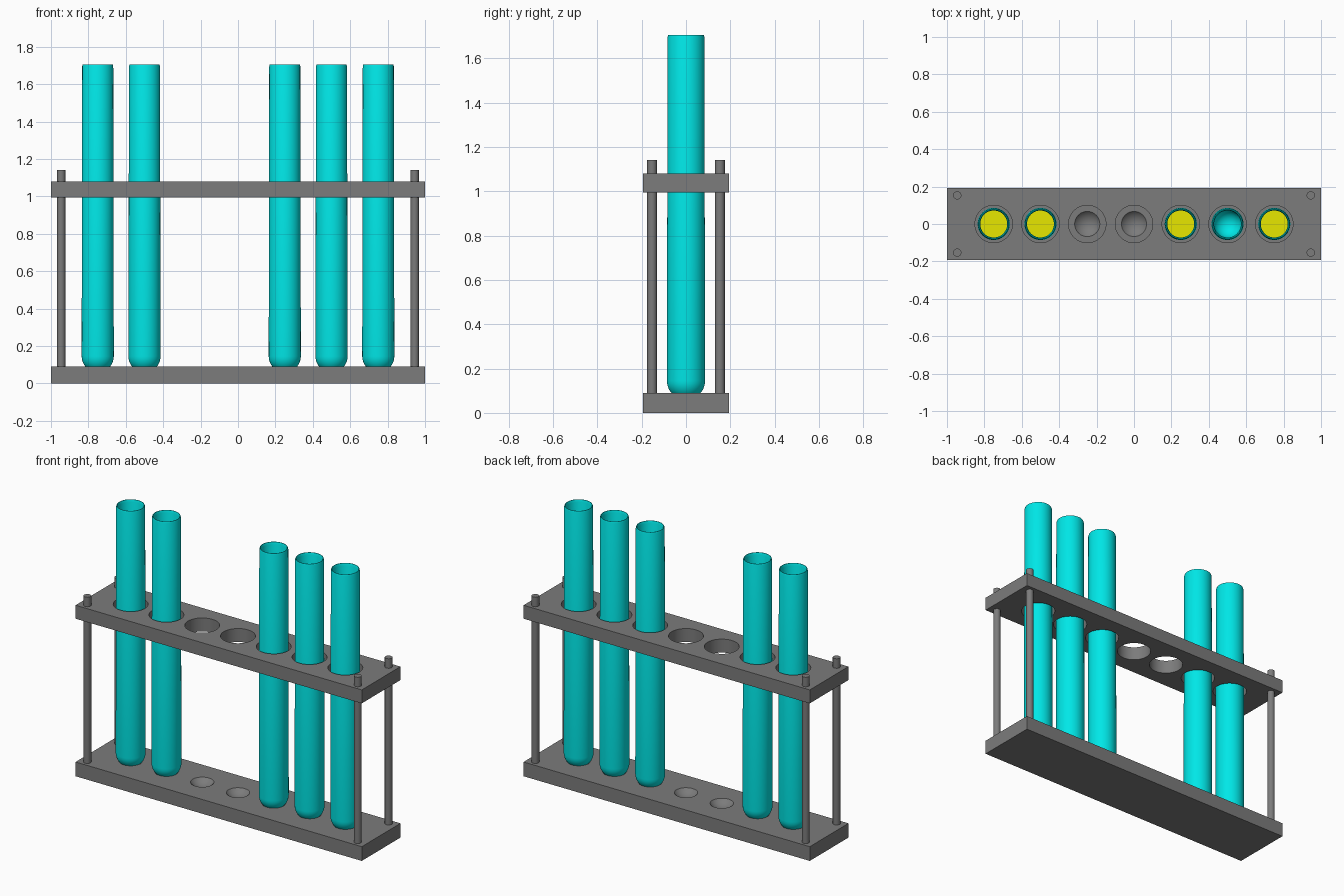
import bpy, bmesh, math
from mathutils import Matrix, Vector

if "Cube" in bpy.data.objects:
    bpy.data.objects.remove(bpy.data.objects["Cube"], do_unlink=True)

SLOTS = [-0.75 + 0.25 * i for i in range(7)]
TUBES = [SLOTS[i] for i in (0, 1, 4, 5, 6)]
EMPTY_TUBE = SLOTS[5]
HALF_DEPTH = 0.193
BASE_TOP = 0.09
BULB_Z = 0.145      # centre of the rounded tube bottom
BULB_R = 0.086
SEGMENTS = 48


def material(name, rgb):
    mat = bpy.data.materials.new(name)
    mat.use_nodes = True
    colour = (*rgb, 1.0)
    mat.diffuse_color = colour
    mat.node_tree.nodes["Principled BSDF"].inputs["Base Color"].default_value = colour
    return mat


GREY = material("rack grey", (0.2, 0.2, 0.2))
TEAL = material("tube turquoise", (0.0, 0.8, 0.8))
YELLOW = material("liquid yellow", (0.8, 0.8, 0.0))


def add_object(name, bm, mat):
    bmesh.ops.recalc_face_normals(bm, faces=bm.faces[:])
    mesh = bpy.data.meshes.new(name)
    bm.to_mesh(mesh)
    bm.free()
    mesh.materials.append(mat)
    obj = bpy.data.objects.new(name, mesh)
    bpy.context.collection.objects.link(obj)
    return obj


def select(obj):
    bpy.ops.object.select_all(action="DESELECT")
    obj.select_set(True)
    bpy.context.view_layer.objects.active = obj


def smooth(obj):
    select(obj)
    bpy.ops.object.shade_smooth_by_angle(angle=math.radians(35))


def plate(name, bottom, top):
    bm = bmesh.new()
    size = Matrix.Diagonal((2.0, 2 * HALF_DEPTH, top - bottom, 1.0))
    centre = Matrix.Translation((0, 0, (bottom + top) / 2))
    bmesh.ops.create_cube(bm, size=1.0, matrix=centre @ size)
    return add_object(name, bm, GREY)


def cylinder(bm, x, y, radius, bottom, top, sides):
    bmesh.ops.create_cone(bm, cap_ends=True, segments=sides, radius1=radius,
                          radius2=radius, depth=top - bottom,
                          matrix=Matrix.Translation((x, y, (bottom + top) / 2)))


def cut(target, bm):
    cutter = add_object("cutter", bm, GREY)
    cutter.hide_render = True
    mod = target.modifiers.new("cut", "BOOLEAN")
    mod.operation, mod.solver, mod.object = "DIFFERENCE", "EXACT", cutter
    select(target)
    bpy.ops.object.modifier_apply(modifier=mod.name)
    bpy.data.objects.remove(cutter, do_unlink=True)
    smooth(target)


def lathe(name, profile, mat):
    bm = bmesh.new()
    verts = [bm.verts.new((r, 0, z)) for r, z in profile]
    edges = [bm.edges.new(pair) for pair in zip(verts, verts[1:])]
    bmesh.ops.spin(bm, geom=verts + edges, axis=(0, 0, 1), cent=(0, 0, 0),
                   angle=math.tau, steps=SEGMENTS)
    bmesh.ops.remove_doubles(bm, verts=bm.verts[:], dist=0.0002)
    obj = add_object(name, bm, mat)
    smooth(obj)
    return obj


def bowl(radius, steps=10):
    # Quarter arc from the lowest point out to the full radius
    angles = [math.pi / 2 * i / steps for i in range(steps + 1)]
    return [(radius * math.sin(a), BULB_Z - radius * math.cos(a)) for a in angles]


# Base with a rounded dimple under every slot
base = plate("base", 0.0, BASE_TOP)
dimples = bmesh.new()
for x in SLOTS:
    bmesh.ops.create_uvsphere(dimples, u_segments=SEGMENTS, v_segments=24,
                              radius=BULB_R + 0.001,
                              matrix=Matrix.Translation((x, 0, BULB_Z)))
cut(base, dimples)

# Upper plate with through holes
top_plate = plate("top_plate", 0.995, 1.08)
holes = bmesh.new()
for x in SLOTS:
    cylinder(holes, x, 0, 0.1, 0.9, 1.2, SEGMENTS)
cut(top_plate, holes)

# Four corner rods
for x, side in ((-0.945, "right"), (0.945, "left")):
    for y, end in ((-0.153, "front"), (0.153, "back")):
        bm = bmesh.new()
        cylinder(bm, x, y, 0.022, BASE_TOP - 0.02, 1.14, 24)
        smooth(add_object(f"{end}_{side}_rod", bm, GREY))

# Test tubes: tapered wall, rounded bottom, eased rim
tube_profile = bowl(BULB_R) + [(0.083, 1.695), (0.08, 1.705), (0.077, 1.705),
                               (0.072, 1.69)] + bowl(0.074)[::-1]
# Liquid filling the lower part of a tube
liquid_profile = bowl(0.0735) + [(0.0728, 0.9), (0, 0.9)]

tube = lathe("test_tube", tube_profile, TEAL)
liquid = lathe("liquid", liquid_profile, YELLOW)
for i, x in enumerate(TUBES):
    for part in (tube, liquid):
        if part is liquid and x == EMPTY_TUBE:
            continue
        obj = part if i == 0 else part.copy()
        if i:
            bpy.context.collection.objects.link(obj)
        obj.location = Vector((x, 0, 0))
